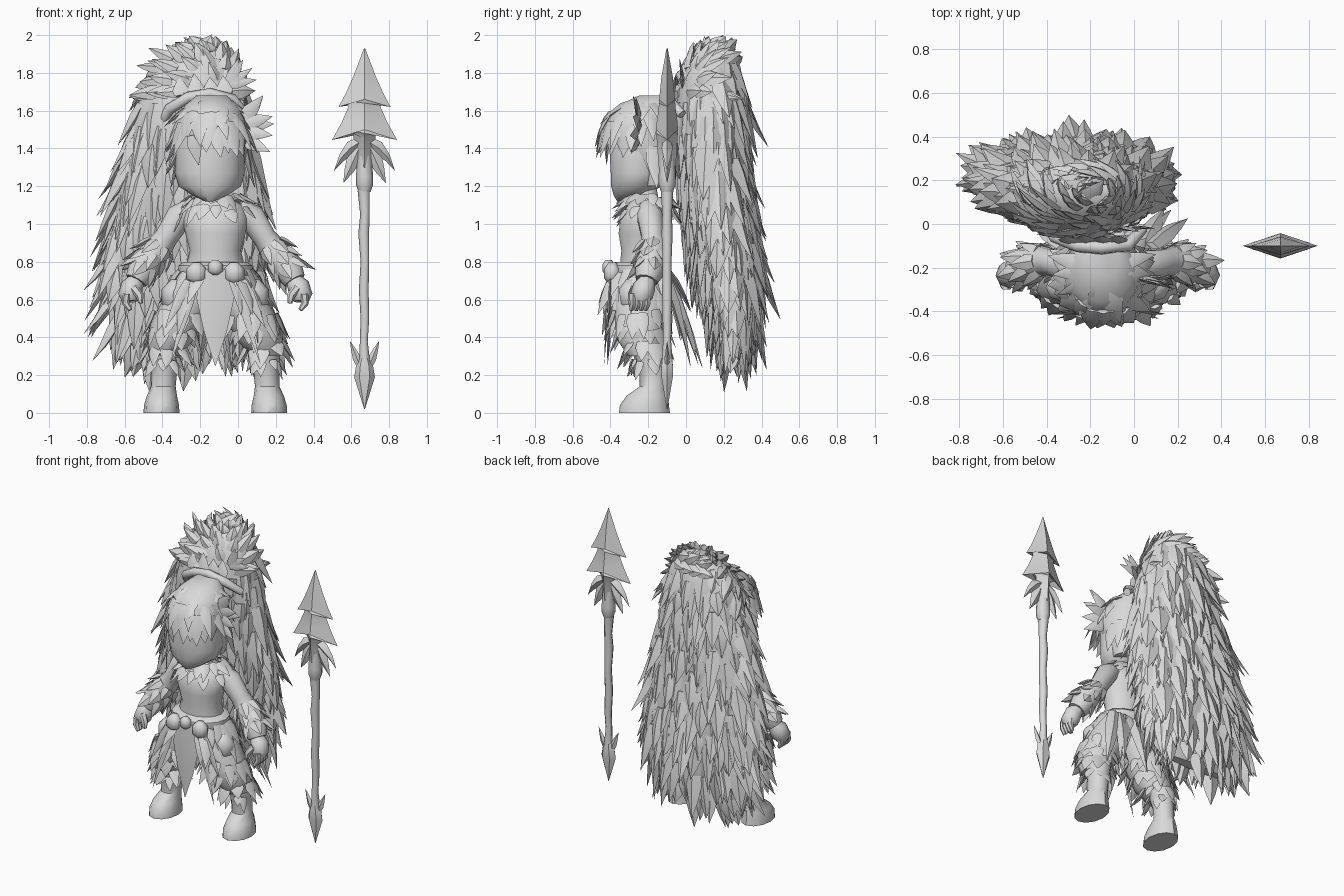
import bpy, bmesh, math, random
from mathutils import Vector as V

if "Cube" in bpy.data.objects:
    bpy.data.objects.remove(bpy.data.objects["Cube"])

random.seed(4)
CX = -0.12                       # body centre line
mat = bpy.data.materials.new("plain grey")
mat.diffuse_color = (0.7, 0.7, 0.7, 1)
mat.use_nodes = True
mat.node_tree.nodes["Principled BSDF"].inputs["Base Color"].default_value = mat.diffuse_color


def finish(bm, name, angle=40):
    bmesh.ops.recalc_face_normals(bm, faces=bm.faces)
    me = bpy.data.meshes.new(name)
    bm.to_mesh(me)
    bm.free()
    me.materials.append(mat)
    ob = bpy.data.objects.new(name, me)
    bpy.context.collection.objects.link(ob)
    bpy.ops.object.select_all(action='DESELECT')
    ob.select_set(True)
    bpy.context.view_layer.objects.active = ob
    bpy.ops.object.shade_smooth_by_angle(angle=math.radians(angle))


def skin(bm, rings):
    vr = [[bm.verts.new(p) for p in r] for r in rings]
    n = len(vr[0])
    for a, b in zip(vr, vr[1:]):
        for i in range(n):
            bm.faces.new((a[i], a[(i + 1) % n], b[(i + 1) % n], b[i]))
    bm.faces.new(vr[0][::-1])
    bm.faces.new(vr[-1])


def loft(bm, secs, n=12):
    """Stack of horizontal ellipses: (x, y, z, rx, ry)."""
    skin(bm, [[V((x + rx * math.cos(2 * math.pi * i / n), y + ry * math.sin(2 * math.pi * i / n), z))
               for i in range(n)] for x, y, z, rx, ry in secs])


def tube(bm, pts, radii, n=8):
    pts = [V(p) for p in pts]
    rings = []
    for i, p in enumerate(pts):
        d = (pts[min(i + 1, len(pts) - 1)] - pts[max(i - 1, 0)]).normalized()
        a = d.cross(V((0, 1, 0))).normalized()
        b = d.cross(a)
        rings.append([p + radii[i] * (a * math.cos(2 * math.pi * k / n) + b * math.sin(2 * math.pi * k / n))
                      for k in range(n)])
    skin(bm, rings)


def tuft(bm, base, d, nrm, length, half, bend=0.15, thick=0.35):
    """Pointed lock with a diamond cross-section, curling along nrm."""
    base, d, nrm = V(base), V(d).normalized(), V(nrm).normalized()
    side = d.cross(nrm).normalized()
    up = side.cross(d)
    rings = []
    for t, w in ((0, .8), (.3, 1), (.65, .6), (1, .02)):
        c = base + d * length * t + up * bend * length * t * t
        s, u = side * half * w, up * half * w * thick
        rings.append([c - s, c + u, c + s, c - u])
    skin(bm, rings)


def fringe(bm, centre, rx, ry, n, length, half, out=.4, down=1, a0=0, a1=360, bend=.1):
    """Tufts around an ellipse; angle 0 is +x, 270 is the front."""
    for i in range(n):
        a = math.radians(a0 + (a1 - a0) * (i + random.uniform(.2, .8)) / n)
        o = V((math.cos(a), math.sin(a), 0))
        p = V(centre) + V((rx * o.x, ry * o.y, random.uniform(-.02, .02)))
        tuft(bm, p, o * out * random.uniform(.7, 1.3) + V((random.uniform(-.25, .25), 0, -down)),
             o + V((0, 0, .01)), length * random.uniform(.7, 1.2), half * random.uniform(.7, 1.15), bend)


# mane: lofted core covered in staggered rows of locks
MANE = [(-.29, .25, .30, .24, .035), (-.29, .26, .5, .36, .11), (-.28, .23, .75, .42, .165),
        (-.265, .185, 1.0, .41, .18), (-.255, .155, 1.25, .375, .18), (-.245, .125, 1.5, .32, .185),
        (-.24, .125, 1.7, .27, .18), (-.225, .13, 1.8, .235, .155), (-.2, .14, 1.88, .175, .115),
        (-.18, .145, 1.93, .1, .065), (-.17, .145, 1.95, .03, .02)]


def mane_at(z):
    for a, b in zip(MANE, MANE[1:]):
        if z <= b[2]:
            t = (z - a[2]) / (b[2] - a[2])
            return [p + (q - p) * t for p, q in zip(a, b)]
    return MANE[-1]


bm = bmesh.new()
loft(bm, MANE, 20)
finish(bm, "mane_core", 60)
bm = bmesh.new()
for r in range(20):
    z = .38 + r * .078
    n = int(9 + 30 * mane_at(z)[3])
    for i in range(n):
        a = 2 * math.pi * (i + .5 * (r % 2) + random.uniform(-.35, .35)) / n
        zz = z + random.uniform(-.04, .04)
        x, y, _, rx, ry = mane_at(zz)
        c, s = math.cos(a), math.sin(a)
        o = V((c / rx, s / ry, 0)).normalized()
        if zz > 1.68 and o.y < .1:
            continue
        p = V((x + rx * c * .96, y + ry * s * .96, zz))
        front = o.y < -.5
        out = .05 if front else random.uniform(.08, .32)
        back = o.y > .5
        if zz < .7 and back:     # the hem tucks back in
            out -= .2
        if zz > 1.68:
            out += .15
        d = o * out + V((-.22 * max(0, -c) + random.uniform(-.12, .12), 0, -1))
        L, w = random.uniform(.18, .33), random.uniform(.036, .066)
        L *= .75 if zz < .5 or zz > 1.7 else 1
        tuft(bm, p, d, o + V((0, 0, .02)), L, w, 0 if front else random.uniform(-.05, .18), .45)
finish(bm, "mane_locks")

# crown locks sweep up and back from a parting above the brow
bm = bmesh.new()
part = V((-.06, -.08, 1.72))
for z in (1.7, 1.76, 1.82, 1.87, 1.91, 1.935):
    x, y, _, rx, ry = mane_at(z)
    n = int(8 + 50 * rx)
    for i in range(n):
        a = 2 * math.pi * (i + random.random()) / n
        c, s = math.cos(a), math.sin(a)
        if z < 1.85 and s > .2:
            continue
        p = V((x + rx * c * .97, y + ry * s * .97, z))
        o = V((c / rx, s / ry, (z - 1.6) * 14)).normalized()
        f = p - part
        d = (f - o * f.dot(o)).normalized() + o * random.uniform(.1, .4)
        L = random.uniform(.1, .19)
        d.normalize()
        top = random.uniform(1.95, 2.0)
        if p.z + d.z * L > top:
            L = max(.06, (top - p.z) / d.z)
        tuft(bm, p, d, o, L, random.uniform(.03, .045), -.12, .45)
tuft(bm, (-.23, .1, 1.9), (.5, .5, .65), (0, -.5, 1), .17, .05, -.1)
tuft(bm, (-.2, .17, 1.92), (-.8, .3, .35), (0, .2, 1), .15, .05, -.1)
finish(bm, "crown_locks")

# headdress band, brow and side ornaments
bm = bmesh.new()
tube(bm, [(-.41, .02, 1.52), (-.36, -.06, 1.61), (-.26, -.1, 1.67), (-.15, -.11, 1.69),
          (-.03, -.1, 1.66), (.04, -.02, 1.58)], [.025, .03, .03, .03, .03, .025], 7)
finish(bm, "headdress_band", 60)
bm = bmesh.new()
for x, h in ((-.3, .1), (-.22, .12), (-.14, .1), (-.07, .11)):
    tuft(bm, (x, -.08, 1.68), (-.1, .35, 1), (0, -1, 0), h, .045, .1)
for d in ((.4, 0, 1), (1, .1, .15), (.9, .1, .6), (.6, 0, 1)):
    tuft(bm, (-.05, -.02, 1.74), d, (0, -1, .1), .15, .03, .1)
finish(bm, "headdress_ornaments")

# head
bm = bmesh.new()
loft(bm, [(-.15, -.33, 1.12, .025, .035), (-.15, -.29, 1.15, .09, .095), (-.15, -.265, 1.2, .165, .135),
          (-.15, -.25, 1.27, .185, .152), (-.15, -.25, 1.5, .18, .165), (-.15, -.24, 1.62, .12, .12)], 14)
finish(bm, "head", 50)
bm = bmesh.new()
loft(bm, [(-.14, -.17, 1.2, .15, .1), (-.14, -.18, 1.34, .18, .13), (-.14, -.235, 1.45, .195, .18),
          (-.14, -.235, 1.56, .18, .185), (-.14, -.21, 1.63, .14, .15), (-.14, -.16, 1.68, .08, .09)], 14)
finish(bm, "hair_cap", 60)
bm = bmesh.new()
fringe(bm, (-.14, -.25, 1.53), .175, .175, 14, .17, .05, .3, 1, 180, 360, .0)
fringe(bm, (-.14, -.25, 1.58), .15, .15, 13, .19, .05, .6, .85, 150, 390, -.2)
fringe(bm, (-.14, -.21, 1.65), .07, .08, 10, .2, .05, 1, .35, 150, 390, -.3)
fringe(bm, (-.14, -.2, 1.42), .18, .14, 10, .2, .05, .1, 1, 0, 180)
for z, d in ((1.56, (.7, -.1, .8)), (1.53, (1, -.1, .25)), (1.49, (1, -.2, -.15)), (1.45, (1, -.2, -.5)),
             (1.55, (.75, 0, .9)), (1.52, (1, .1, .05))):
    tuft(bm, (.03, -.25, z), d, (0, -1, .1), .16, .04, .1)
for z in (1.5, 1.44, 1.38):
    tuft(bm, (-.32, -.24, z), (-.4, -.1, -1), (-1, 0, 0), .14, .04, .1)
tuft(bm, (-.24, -.42, 1.47), (.2, 0, -1), (0, -1, 0), .16, .04, 0)
finish(bm, "hair_locks")

# torso and fur collar
bm = bmesh.new()
loft(bm, [(CX, -.23, .66, .17, .13), (CX, -.23, .76, .16, .125), (CX, -.235, .86, .135, .11),
          (CX, -.235, .95, .16, .125), (CX, -.225, 1.03, .175, .125), (CX, -.21, 1.1, .15, .1),
          (CX, -.21, 1.14, .07, .065), (CX, -.22, 1.22, .06, .06)], 14)
finish(bm, "torso", 50)
bm = bmesh.new()
fringe(bm, (CX, -.2, 1.14), .13, .1, 16, .12, .04, .9, .7)
fringe(bm, (CX, -.2, 1.09), .18, .13, 15, .12, .035, .6, .9)
finish(bm, "fur_collar")

# belt and pouches
bm = bmesh.new()
loft(bm, [(CX, -.24, .7, .18, .15), (CX, -.24, .73, .2, .165), (CX, -.24, .78, .195, .16),
          (CX, -.24, .8, .165, .135)], 14)
finish(bm, "belt")
bm = bmesh.new()
for x, y, z, r in ((CX, -.41, .77, .04), (CX - .1, -.39, .74, .055), (CX + .1, -.39, .74, .055),
                   (CX - .2, -.29, .62, .085), (CX + .2, -.29, .62, .085)):
    loft(bm, [(x, y, z - r, r * .4, r * .4), (x, y, z - r * .5, r, r * .8), (x, y, z + r * .4, r, r * .8),
              (x, y, z + r, r * .4, r * .4)], 8)
finish(bm, "belt_pouches", 60)

# front cloth, skirt furs and hanging strips
bm = bmesh.new()
tuft(bm, (CX, -.4, .76), (0, -.01, -1), (0, -1, 0), .51, .1, .02, .22)
finish(bm, "front_cloth")
bm = bmesh.new()
fringe(bm, (CX, -.24, .74), .19, .155, 18, .22, .05, .75, 1, 290, 610, -.15)
fringe(bm, (CX, -.24, .66), .22, .16, 16, .26, .045, .45, 1, 295, 605, -.1)
finish(bm, "fur_skirt")
bm = bmesh.new()
for s in (-1, 1):
    for x, d, L in ((.12, (.4 * s, .45, -1), .52), (.2, (.38 * s, .35, -1), .52),
                    (.04, (.12 * s, .48, -1), .52), (.16, (.25 * s, .48, -1), .48)):
        tuft(bm, (CX + s * x, -.1, .72), d, (s * .3, 1, .3), L, .05, -.08, .45)
    tuft(bm, (CX + s * .14, -.4, .7), (s * .5, -.05, -1), (0, -1, 0), .28, .03, 0)
    tuft(bm, (CX + s * .1, -.41, .72), (s * .3, -.03, -1), (0, -1, 0), .48, .025, .02)
finish(bm, "hanging_strips")

for s, side in ((-1, "right"), (1, "left")):
    def X(v): return CX + s * v
    # baggy trousers
    bm = bmesh.new()
    loft(bm, [(X(.1), -.23, .74, .1, .12), (X(.13), -.24, .62, .135, .145), (X(.2), -.245, .48, .14, .135),
              (X(.24), -.24, .38, .12, .12), (X(.265), -.22, .3, .08, .085)], 12)
    finish(bm, side + "_trouser", 50)
    # trouser fur
    bm = bmesh.new()
    fringe(bm, (X(.19), -.245, .53), .135, .135, 12, .15, .04, .25, 1)
    fringe(bm, (X(.225), -.24, .44), .125, .12, 11, .12, .04, .2, 1)
    finish(bm, side + "_trouser_fur")
    # boot and its fur cuff
    bm = bmesh.new()
    loft(bm, [(X(.285), -.22, 0, .095, .135), (X(.285), -.22, .04, .093, .13), (X(.283), -.205, .09, .08, .11),
              (X(.275), -.175, .14, .065, .07), (X(.27), -.175, .22, .068, .07), (X(.26), -.19, .34, .085, .09)], 12)
    finish(bm, side + "_boot", 35)
    bm = bmesh.new()
    fringe(bm, (X(.262), -.21, .36), .1, .1, 10, .13, .04, .35, 1)
    fringe(bm, (X(.268), -.2, .28), .075, .08, 9, .09, .035, .35, 1)
    finish(bm, side + "_boot_fur")
    # arm
    bm = bmesh.new()
    tube(bm, [(X(.12), -.2, 1.09), (X(.19), -.19, 1.04), (X(.26), -.175, .93), (X(.31), -.17, .86),
              (X(.38), -.19, .77), (X(.42), -.21, .7)], [.05, .072, .062, .075, .085, .06], 10)
    finish(bm, side + "_arm", 50)
    # forearm fur
    bm = bmesh.new()
    for k in range(18):
        a = 2 * math.pi * k / 18
        ax = V((s * .62, -.15, -.77)).normalized()
        u = V((0, 1, 0)).cross(ax).normalized()
        o = u * math.cos(a) + ax.cross(u) * math.sin(a)
        c = (V((X(.29), -.17, .88)), V((X(.33), -.175, .83)), V((X(.37), -.19, .78)))[k % 3]
        tuft(bm, c + o * .068, ax + o * .4, o, random.uniform(.09, .13), .038, .05, .45)
    finish(bm, side + "_forearm_fur")
    # hand with fingers and thumb
    bm = bmesh.new()
    tube(bm, [(X(.41), -.2, .71), (X(.44), -.22, .67), (X(.455), -.235, .62), (X(.455), -.24, .59)],
         [.04, .06, .06, .04], 8)
    for y in (-.28, -.255, -.23, -.205):
        tube(bm, [(X(.47), y, .63), (X(.475), y, .58), (X(.45), y - .01, .545)], [.022, .02, .012], 6)
    tube(bm, [(X(.43), -.27, .66), (X(.4), -.29, .62), (X(.395), -.295, .58)], [.025, .022, .012], 6)
    finish(bm, side + "_hand", 50)

# spear
SX, SY = .67, -.1
bm = bmesh.new()
zs = [.24, .38, .5, .65, .8, .95, 1.05, 1.18]
tube(bm, [(SX + .003 * (-1) ** i, SY, z) for i, z in enumerate(zs)],
     [.032, .022, .024, .027, .024, .03, .026, .034], 7)
finish(bm, "spear_shaft", 60)
bm = bmesh.new()
loft(bm, [(SX, SY, 1.17, .032, .032), (SX, SY, 1.21, .046, .045), (SX, SY, 1.25, .046, .045),
          (SX, SY, 1.36, .036, .04)], 8)
finish(bm, "spear_collar", 60)
bm = bmesh.new()
edge = [(.003, 1.93), (.06, 1.78), (.1, 1.69), (.138, 1.62), (.09, 1.65), (.085, 1.62), (.12, 1.54),
        (.172, 1.445), (.1, 1.5), (.06, 1.48), (.045, 1.3)]
ridge = [(.003, 1.93), (.03, 1.78), (.038, 1.7), (.042, 1.66), (.043, 1.64), (.045, 1.61), (.055, 1.54),
         (.058, 1.5), (.057, 1.48), (.055, 1.45), (.045, 1.3)]
skin(bm, [[(SX + w, SY, z), (SX, SY + d, rz), (SX - w, SY, z), (SX, SY - d, rz)]
          for (w, z), (d, rz) in zip(edge, ridge)])
finish(bm, "spear_blade", 30)
bm = bmesh.new()
for s in (-1, 1):
    tuft(bm, (SX + s * .03, SY, 1.43), (s, 0, -.45), (s * .45, 0, 1), .18, .03, -.45, 1.2)
    tuft(bm, (SX + s * .03, SY, 1.4), (s * .45, 0, -1), (0, -1, 0), .2, .04, 0, .6)
    tuft(bm, (SX + s * .025, SY, .25), (s * .4, 0, 1), (0, -1, 0), .14, .022, 0, .6)
finish(bm, "spear_barbs")
bm = bmesh.new()
loft(bm, [(SX, SY, .02, .002, .002), (SX, SY, .19, .055, .035), (SX, SY, .25, .045, .035),
          (SX, SY, .29, .028, .028)], 6)
finish(bm, "spear_butt", 20)
